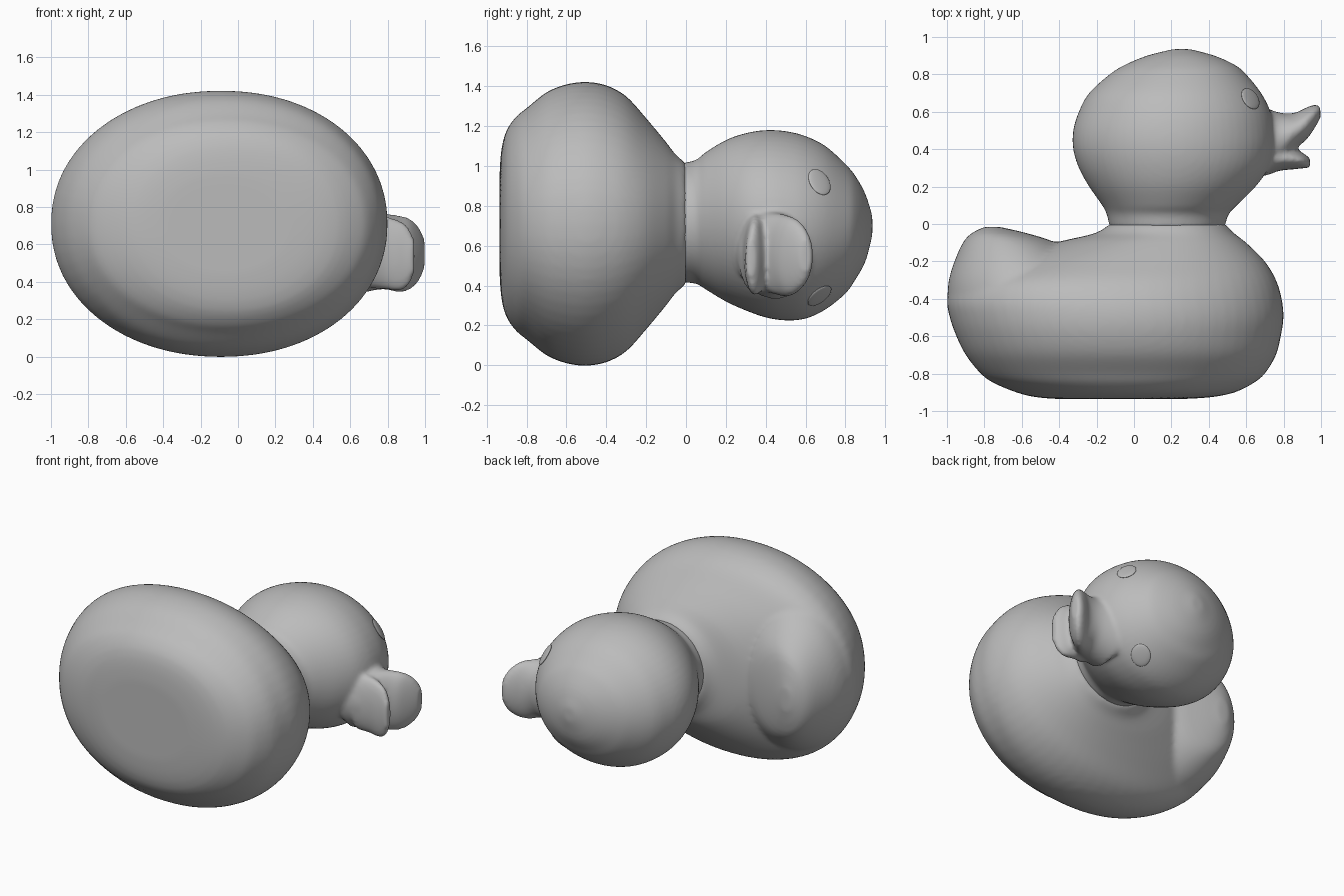
import bpy, bmesh, math
from mathutils import Vector

cube = bpy.data.objects.get("Cube")
if cube:
    bpy.data.objects.remove(cube)

MID = 0.71          # height of the toy's long axis
GREY = (0.5, 0.5, 0.5, 1)
mat = bpy.data.materials.new("plain grey")
mat.use_nodes = True
mat.diffuse_color = GREY
mat.node_tree.nodes["Principled BSDF"].inputs["Base Color"].default_value = GREY


def refine(rows, steps=5):
    """Smooth in-between rows through the given ones."""
    out = []
    for i in range(len(rows) - 1):
        p0, p1 = rows[max(i - 1, 0)], rows[i]
        p2, p3 = rows[i + 1], rows[min(i + 2, len(rows) - 1)]
        for s in range(steps):
            t = s / steps
            out.append([0.5 * (2 * b + (c - a) * t + (2 * a - 5 * b + 4 * c - d) * t * t
                               + (3 * b - a - 3 * c + d) * t ** 3)
                        for a, b, c, d in zip(p0, p1, p2, p3)])
    return out + [list(rows[-1])]


def loft(bm, rows, power=2.0, n=64):
    """Rows: first edge (x, y), second edge (x, y), half width, centre z."""
    rings = []
    for x1, y1, x2, y2, hw, zc in refine(rows):
        ring = []
        for k in range(n):
            a = 2 * math.pi * k / n
            c, s = math.cos(a), math.sin(a)
            c = math.copysign(abs(c) ** (2 / power), c)
            s = math.copysign(abs(s) ** (2 / power), s)
            t = (1 + c) / 2
            ring.append(bm.verts.new((x1 + (x2 - x1) * t, y1 + (y2 - y1) * t, zc + hw * s)))
        rings.append(ring)
    faces = [bm.faces.new((p[k], p[(k + 1) % n], q[(k + 1) % n], q[k]))
             for p, q in zip(rings, rings[1:]) for k in range(n)]
    faces += [bm.faces.new(rings[0]), bm.faces.new(rings[-1])]
    bmesh.ops.recalc_face_normals(bm, faces=faces)


def stack(rows):
    """Level sections: y, left x, right x, half width, centre z."""
    return [(a, y, b, y, hw, zc) for y, a, b, hw, zc in rows]


def finish(bm, name, voxel=0, smooth=0):
    me = bpy.data.meshes.new(name)
    bm.to_mesh(me)
    bm.free()
    ob = bpy.data.objects.new(name, me)
    bpy.context.collection.objects.link(ob)
    bpy.ops.object.select_all(action='DESELECT')
    bpy.context.view_layer.objects.active = ob
    ob.select_set(True)
    if voxel:
        m = ob.modifiers.new("fuse", 'REMESH')
        m.mode, m.voxel_size = 'VOXEL', voxel
        s = ob.modifiers.new("soften", 'SMOOTH')
        s.factor, s.iterations = 0.5, smooth
        bpy.ops.object.modifier_apply(modifier="fuse")
        bpy.ops.object.modifier_apply(modifier="soften")
    me.materials.clear()
    me.materials.append(mat)
    bpy.ops.object.shade_smooth_by_angle(angle=math.radians(50))
    return ob


# Body: flat base, wide belly, shoulders narrowing to the neck
bm = bmesh.new()
loft(bm, stack([
    (-0.935, -0.42, 0.28, 0.27, MID), (-0.925, -0.53, 0.42, 0.38, MID),
    (-0.90, -0.63, 0.54, 0.47, MID), (-0.85, -0.75, 0.64, 0.54, MID),
    (-0.80, -0.82, 0.70, 0.58, MID), (-0.70, -0.90, 0.76, 0.66, MID),
    (-0.60, -0.95, 0.785, 0.70, MID), (-0.50, -0.985, 0.80, 0.712, MID),
    (-0.40, -1.0, 0.79, 0.695, MID), (-0.30, -0.95, 0.76, 0.64, MID),
    (-0.20, -0.74, 0.70, 0.53, MID), (-0.10, -0.42, 0.60, 0.41, MID),
    (-0.05, -0.21, 0.535, 0.345, MID), (0.0, -0.13, 0.49, 0.305, MID)]), 2.1)
# Raised rounded tail
loft(bm, stack([
    (-0.50, -0.96, 0.0, 0.55, MID), (-0.40, -0.995, -0.05, 0.54, MID),
    (-0.30, -0.99, -0.15, 0.50, MID), (-0.20, -0.96, -0.27, 0.43, MID),
    (-0.10, -0.915, -0.42, 0.33, MID), (-0.05, -0.87, -0.57, 0.24, MID),
    (-0.015, -0.80, -0.72, 0.08, MID)]))
finish(bm, "body", 0.018, 8)

# Head with neck
bm = bmesh.new()
loft(bm, stack([
    (-0.02, -0.13, 0.485, 0.30, 0.715), (0.05, -0.145, 0.505, 0.31, 0.72),
    (0.10, -0.17, 0.55, 0.345, 0.725), (0.20, -0.24, 0.65, 0.405, 0.725),
    (0.30, -0.295, 0.72, 0.445, 0.72), (0.40, -0.325, 0.75, 0.47, 0.71),
    (0.50, -0.325, 0.75, 0.475, 0.70), (0.60, -0.295, 0.73, 0.458, 0.692),
    (0.70, -0.24, 0.68, 0.41, 0.69), (0.80, -0.13, 0.60, 0.325, 0.685),
    (0.85, -0.05, 0.54, 0.26, 0.69), (0.90, 0.07, 0.43, 0.17, 0.69),
    (0.935, 0.21, 0.30, 0.05, 0.70)]))
# Upper bill, curling upward to its tip
loft(bm, [
    (0.62, 0.66, 0.62, 0.24, 0.25, 0.58), (0.76, 0.60, 0.77, 0.285, 0.205, 0.565),
    (0.85, 0.592, 0.865, 0.40, 0.205, 0.55), (0.91, 0.617, 0.925, 0.455, 0.19, 0.548),
    (0.96, 0.637, 0.97, 0.52, 0.145, 0.548), (0.992, 0.635, 1.0, 0.575, 0.08, 0.55)])
# Lower bill
loft(bm, [
    (0.70, 0.43, 0.70, 0.26, 0.20, 0.565), (0.80, 0.415, 0.78, 0.285, 0.195, 0.555),
    (0.86, 0.40, 0.85, 0.292, 0.19, 0.54), (0.915, 0.372, 0.90, 0.298, 0.16, 0.535),
    (0.945, 0.345, 0.94, 0.298, 0.09, 0.535)])
head = finish(bm, "head_and_bill", 0.014, 6)

# Eyes: shallow oval discs resting on the head, mirrored about the turned face
for name, turn in (("left_eye", -50), ("right_eye", 28)):
    a = math.radians(turn)
    start = Vector((0.21 + 1.2 * math.cos(a), 0.67, 0.70 + 1.2 * math.sin(a)))
    aim = Vector((-math.cos(a), 0, -math.sin(a)))
    hit, loc, nor, _ = head.ray_cast(start, aim)
    bm = bmesh.new()
    bmesh.ops.create_uvsphere(bm, u_segments=32, v_segments=16, radius=1)
    bmesh.ops.scale(bm, vec=(0.062, 0.075, 0.012), verts=bm.verts)
    eye = finish(bm, name)
    eye.rotation_euler = nor.to_track_quat('Z', 'Y').to_euler()
    eye.location = loc
